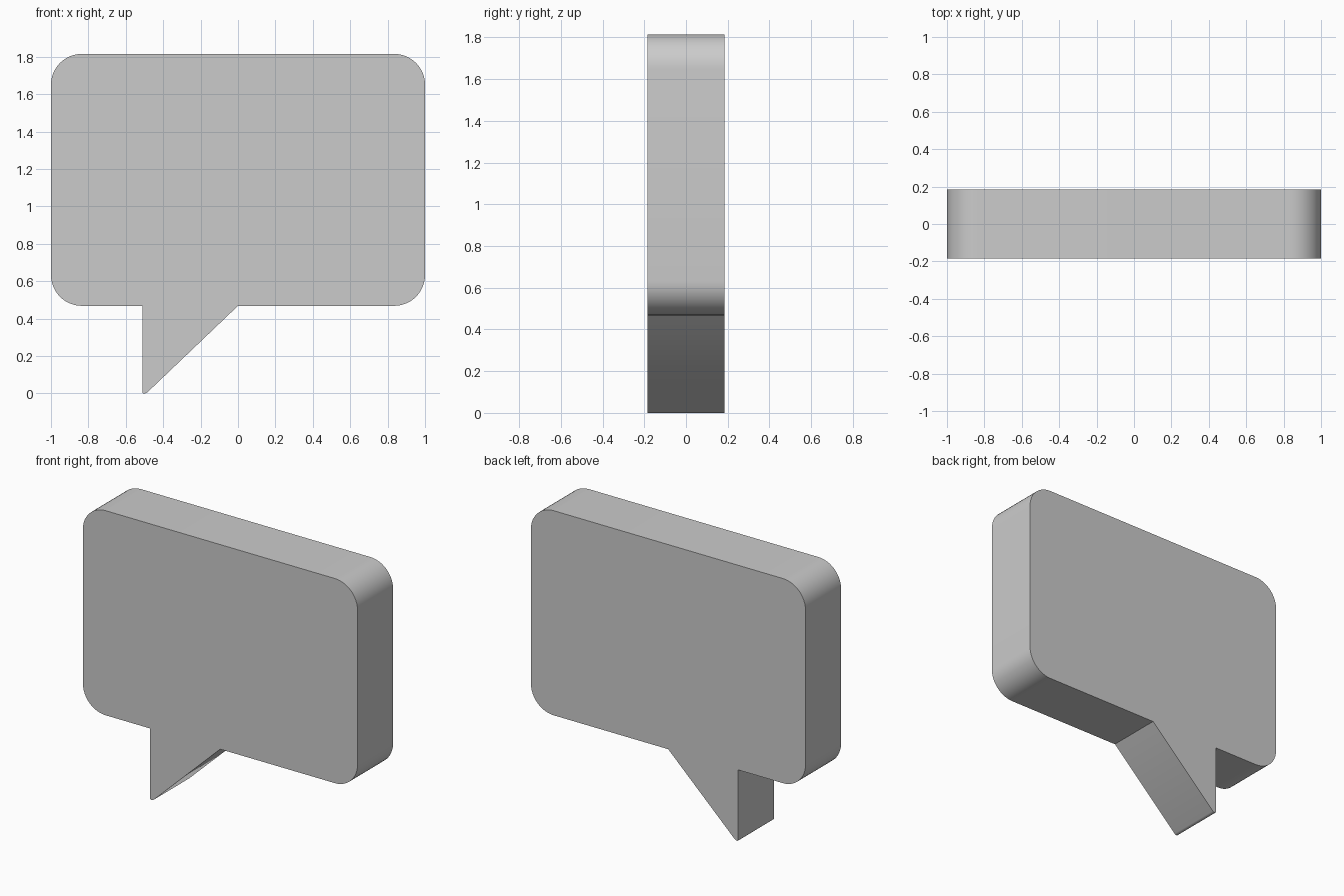
import bpy, bmesh, math

if "Cube" in bpy.data.objects:
    bpy.data.objects.remove(bpy.data.objects["Cube"])

HALF_DEPTH = 0.185
LEFT, RIGHT, BOTTOM, TOP = -1.0, 1.0, 0.468, 1.815
RADIUS, STEPS = 0.165, 12


def corner(cx, cz, start):
    """Quarter-circle points, counter-clockwise from the start angle."""
    return [(cx + RADIUS * math.cos(math.radians(start + 90 * i / STEPS)),
             cz + RADIUS * math.sin(math.radians(start + 90 * i / STEPS)))
            for i in range(STEPS + 1)]


# Outline: rounded panel with the pointed tail on its lower edge
tail = [(-0.51, BOTTOM), (-0.51, 0.004), (-0.506, 0.0), (-0.495, 0.0),
        (-0.485, 0.005), (0.0, BOTTOM)]
outline = (corner(LEFT + RADIUS, BOTTOM + RADIUS, 180) + tail
           + corner(RIGHT - RADIUS, BOTTOM + RADIUS, 270)
           + corner(RIGHT - RADIUS, TOP - RADIUS, 0)
           + corner(LEFT + RADIUS, TOP - RADIUS, 90))

# Extrude the outline through the depth
bm = bmesh.new()
front = bm.faces.new([bm.verts.new((x, -HALF_DEPTH, z)) for x, z in outline])
result = bmesh.ops.extrude_face_region(bm, geom=[front], use_keep_orig=True)
back_verts = [g for g in result["geom"] if isinstance(g, bmesh.types.BMVert)]
bmesh.ops.translate(bm, verts=back_verts, vec=(0, 2 * HALF_DEPTH, 0))
bmesh.ops.recalc_face_normals(bm, faces=bm.faces[:])

mesh = bpy.data.meshes.new("speech_bubble")
bm.to_mesh(mesh)
bm.free()
bubble = bpy.data.objects.new("speech_bubble", mesh)
bpy.context.collection.objects.link(bubble)

# Smooth corners, sharp rims
bpy.context.view_layer.objects.active = bubble
bubble.select_set(True)
bpy.ops.object.shade_smooth_by_angle(angle=math.radians(30))
